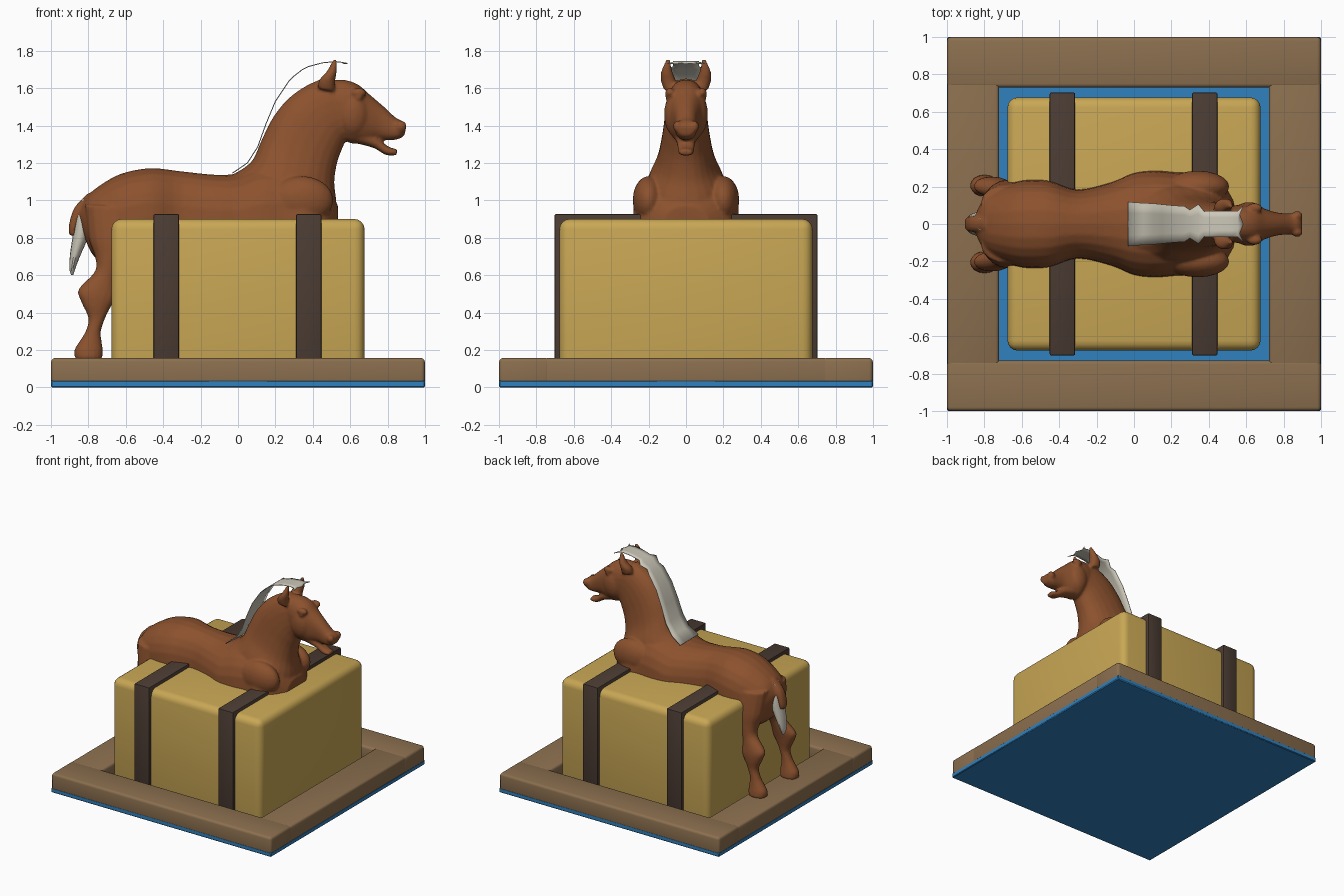
import bpy, bmesh, math
from mathutils import Vector


def material(name, rgb):
    m = bpy.data.materials.new(name)
    m.diffuse_color = (*rgb, 1)
    return m


COAT = material("chestnut coat", (0.26, 0.083, 0.027))
HAIR = material("pale hair", (0.60, 0.57, 0.48))
STRAW = material("straw", (0.58, 0.385, 0.09))
WOOD = material("wood", (0.26, 0.16, 0.078))
LEATHER = material("dark leather", (0.07, 0.045, 0.033))
BLUE = material("blue", (0.03, 0.22, 0.52))


def finish(name, bm, mat):
    bmesh.ops.recalc_face_normals(bm, faces=bm.faces)
    me = bpy.data.meshes.new(name)
    bm.to_mesh(me)
    bm.free()
    me.materials.append(mat)
    ob = bpy.data.objects.new(name, me)
    bpy.context.collection.objects.link(ob)
    return ob


def smooth(ob, angle=40):
    bpy.ops.object.select_all(action='DESELECT')
    bpy.context.view_layer.objects.active = ob
    ob.select_set(True)
    bpy.ops.object.shade_smooth_by_angle(angle=math.radians(angle))


def box(name, lo, hi, mat, bevel=0.0, segments=3):
    bm = bmesh.new()
    bmesh.ops.create_cube(bm, size=1)
    for v in bm.verts:
        v.co = [l + (c + 0.5) * (h - l) for l, h, c in zip(lo, hi, v.co)]
    if bevel:
        bmesh.ops.bevel(bm, geom=bm.edges[:], offset=bevel, segments=segments,
                        profile=0.5, affect='EDGES')
    ob = finish(name, bm, mat)
    smooth(ob)
    return ob


def spline(rows, steps):
    """Catmull-Rom interpolation through rows of numbers."""
    out = []
    for i in range(len(rows) - 1):
        p = [rows[max(0, i - 1)], rows[i], rows[i + 1], rows[min(len(rows) - 1, i + 2)]]
        for s in range(steps):
            t = s / steps
            out.append([0.5 * (2 * b + (c - a) * t + (2 * a - 5 * b + 4 * c - d) * t * t
                               + (3 * b - a - 3 * c + d) * t ** 3) for a, b, c, d in zip(*p)])
    return out + [list(rows[-1])]


def loft(bm, rows, side=1, sides=24, power=2.3, steps=4):
    """Rows: x, z of one profile edge, x, z of the other, half width, y centre."""
    rows = [list(r) + [0] * (6 - len(r)) for r in rows]
    rings = []
    for x0, z0, x1, z1, w, cy in spline(rows, steps):
        ring = []
        for k in range(sides):
            a = 2 * math.pi * k / sides
            c, s = math.cos(a), math.sin(a)
            u = math.copysign(abs(c) ** (2 / power), c)
            v = math.copysign(abs(s) ** (2 / power), s)
            ring.append(bm.verts.new(((x0 + x1) / 2 + u * (x0 - x1) / 2, side * (cy + v * w),
                                      (z0 + z1) / 2 + u * (z0 - z1) / 2)))
        rings.append(ring)
    for a, b in zip(rings, rings[1:]):
        for k in range(sides):
            n = (k + 1) % sides
            bm.faces.new((a[k], a[n], b[n], b[k]))
    bm.faces.new(rings[0])
    bm.faces.new(rings[-1])


def blob(bm, pos, size):
    vs = bmesh.ops.create_icosphere(bm, subdivisions=3, radius=1)['verts']
    for v in vs:
        v.co = Vector(pos) + Vector([a * b for a, b in zip(v.co, size)])


# Base plate and wooden frame
box("base_plate", (-1, -1, 0), (1, 1, 0.038), BLUE, 0.006, 1)
for s, tag in ((-1, "front"), (1, "back")):
    y = sorted((s * 0.73, s * 0.999))
    box(tag + "_board", (-0.999, y[0], 0.004), (0.999, y[1], 0.157), WOOD, 0.02)
for s, tag in ((-1, "left"), (1, "right")):
    x = sorted((s * 0.722, s * 0.998))
    box(tag + "_board", (x[0], -0.76, 0.005), (x[1], 0.76, 0.156), WOOD, 0.018)

# Straw bale and its two straps
box("bale", (-0.677, -0.677, 0.002), (0.677, 0.677, 0.9), STRAW, 0.055, 4)
for x, tag in ((-0.383, "left"), (0.378, "right")):
    box(tag + "_strap", (x - 0.068, -0.703, 0.001), (x + 0.068, 0.703, 0.927), LEATHER, 0.008, 2)

# Horse: overlapping lofts fused into one skin
bm = bmesh.new()
torso = [(-.85, .95, -.82, .80, .07), (-.80, 1.03, -.77, .70, .16), (-.70, 1.105, -.66, .62, .21),
         (-.60, 1.15, -.56, .62, .235), (-.46, 1.172, -.44, .64, .23), (-.30, 1.155, -.30, .62, .185),
         (-.12, 1.137, -.12, .60, .225), (0, 1.145, 0, .58, .275), (.12, 1.19, .12, .58, .285),
         (.25, 1.19, .25, .60, .275), (.36, 1.15, .36, .62, .285), (.46, 1.08, .46, .66, .235),
         (.535, .97, .53, .72, .13)]
neck = [(-.04, 1.13, .535, .85, .23), (.07, 1.205, .525, 1.0, .205), (.125, 1.32, .515, 1.10, .155),
        (.185, 1.44, .53, 1.20, .13), (.265, 1.54, .555, 1.27, .117), (.36, 1.61, .58, 1.32, .105),
        (.46, 1.655, .62, 1.33, .095)]
head = [(.44, 1.64, .54, 1.35, .09), (.56, 1.645, .60, 1.305, .105), (.64, 1.62, .66, 1.31, .10),
        (.705, 1.565, .70, 1.315, .08), (.775, 1.505, .745, 1.325, .062), (.84, 1.445, .80, 1.322, .056),
        (.878, 1.425, .85, 1.325, .056), (.90, 1.40, .89, 1.345, .042)]
jaw = [(.62, 1.42, .63, 1.305, .07), (.735, 1.345, .725, 1.28, .05),
       (.80, 1.29, .79, 1.243, .044), (.855, 1.272, .845, 1.24, .036)]
dock = [(-.80, 1.04, -.78, .98, .04), (-.875, .96, -.83, .92, .042), (-.905, .86, -.86, .85, .04),
        (-.90, .81, -.86, .81, .03)]
hind = [(-.50, .95, -.82, .98, .10, .11), (-.52, .80, -.80, .80, .105, .13),
        (-.60, .68, -.765, .70, .08, .155), (-.645, .58, -.765, .62, .056, .18),
        (-.655, .48, -.853, .525, .052, .20), (-.685, .42, -.84, .46, .046, .205),
        (-.71, .37, -.80, .37, .037, .205), (-.733, .30, -.815, .30, .038, .205),
        (-.728, .24, -.845, .25, .045, .205), (-.722, .20, -.875, .20, .054, .205),
        (-.725, .152, -.872, .152, .06, .205)]
fore = [(.50, .90, .25, .90, .10, .16), (.47, .68, .32, .68, .07, .16), (.46, .52, .36, .52, .055, .16),
        (.44, .34, .37, .34, .04, .16), (.46, .22, .36, .22, .05, .16), (.47, .155, .35, .155, .06, .16)]
ear = [(.515, 1.58, .425, 1.60, .036, .082), (.52, 1.64, .435, 1.645, .04, .095),
       (.528, 1.69, .475, 1.69, .03, .103), (.53, 1.755, .51, 1.755, .009, .095)]
for rows in (torso, neck, head, jaw, dock):
    loft(bm, rows)
for s in (-1, 1):
    for rows in (hind, fore, ear):
        loft(bm, rows, s, 16, 2.1)
    blob(bm, (.615, s * .055, 1.46), (.085, .062, .12))    # cheek
    blob(bm, (.645, s * .086, 1.575), (.042, .026, .026))  # brow
    blob(bm, (.645, s * .092, 1.55), (.02, .02, .016))     # eye
    blob(bm, (.872, s * .045, 1.395), (.03, .024, .032))   # nostril rim
    blob(bm, (.34, s * .20, 1.0), (.17, .085, .13))        # shoulder
horse = finish("horse_body", bm, COAT)
r = horse.modifiers.new("fuse", 'REMESH')
r.mode = 'VOXEL'
r.voxel_size = 0.0095
r.use_smooth_shade = True
sm = horse.modifiers.new("soften", 'SMOOTH')
sm.factor = 0.5
sm.iterations = 4

# Tail hair
bm = bmesh.new()
loft(bm, [(-.84, 1.0, -.795, 1.02, .035), (-.868, .92, -.795, .90, .058), (-.882, .82, -.80, .81, .062),
          (-.897, .72, -.845, .70, .05), (-.902, .64, -.868, .64, .035), (-.893, .602, -.88, .602, .012)],
     sides=14, power=2)
smooth(finish("tail_hair", bm, HAIR))

# Mane: thin sheet along the crest, lifting off towards the forelock (x, z, half width)
bm = bmesh.new()
sheet = [(-.03, 1.145, .118), (.05, 1.20, .112), (.105, 1.285, .11), (.15, 1.41, .105), (.20, 1.53, .10),
         (.27, 1.635, .095), (.30, 1.665, .075), (.345, 1.70, .105), (.375, 1.715, .068),
         (.45, 1.735, .07), (.52, 1.742, .07), (.555, 1.738, .07), (.585, 1.732, .10)]
cols = [[bm.verts.new((x, f * w, z)) for f in (-1, -.5, 0, .5, 1)] for x, z, w in sheet]
for f, v in enumerate(cols[-1]):
    v.co.x -= 0.02 if f in (1, 3) else 0
for a, b in zip(cols, cols[1:]):
    for k in range(4):
        bm.faces.new((a[k], a[k + 1], b[k + 1], b[k]))
mane = finish("mane", bm, HAIR)
t = mane.modifiers.new("thickness", 'SOLIDIFY')
t.thickness = 0.005
t.offset = 0
smooth(mane)
